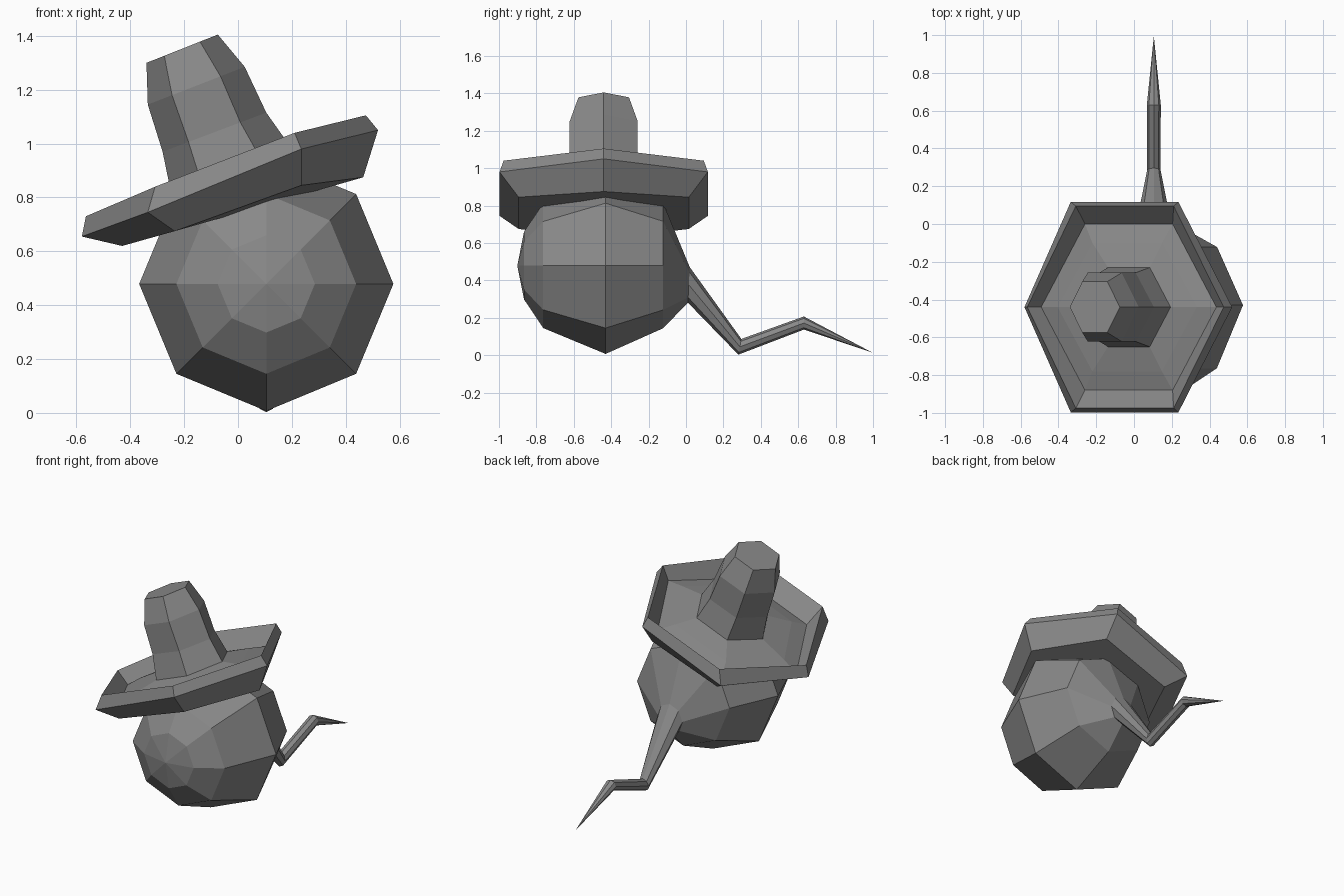
import bpy, bmesh, math
from mathutils import Vector

if "Cube" in bpy.data.objects:
    bpy.data.objects.remove(bpy.data.objects["Cube"])

grey = bpy.data.materials.new("mid_grey")
grey.diffuse_color = (0.25, 0.25, 0.25, 1)
grey.use_nodes = True
grey.node_tree.nodes["Principled BSDF"].inputs["Base Color"].default_value = grey.diffuse_color


def loft(name, rings):
    """Skin a list of rings; a ring with a single point closes to a tip."""
    bm = bmesh.new()
    loops = [[bm.verts.new(p) for p in r] for r in rings]
    for a, b in zip(loops, loops[1:]):
        n = max(len(a), len(b))
        for i in range(n):
            j = (i + 1) % n
            if len(a) == 1:
                bm.faces.new((a[0], b[j], b[i]))
            elif len(b) == 1:
                bm.faces.new((a[i], a[j], b[0]))
            else:
                bm.faces.new((a[i], a[j], b[j], b[i]))
    for end in (loops[0], loops[-1]):
        if len(end) > 2:
            bm.faces.new(end)
    bmesh.ops.recalc_face_normals(bm, faces=bm.faces)
    me = bpy.data.meshes.new(name)
    bm.to_mesh(me)
    bm.free()
    me.materials.append(grey)
    ob = bpy.data.objects.new(name, me)
    bpy.context.collection.objects.link(ob)
    return ob


# Round body and kinked tail, one eight-sided skin running front to back
CX = 0.105


def octagon(y, z, rx, rz, lean=0):
    return [(CX + rx * math.cos(a), y + lean * math.sin(a), z + rz * math.sin(a))
            for a in (i * math.pi / 4 for i in range(8))]


R, CY, CZ = 0.472, -0.43, 0.479
body = [[(CX, CY - R, CZ)]]
for deg in (22.5, 45, 90):
    r = R * math.sin(math.radians(deg))
    body.append(octagon(CY - R * math.cos(math.radians(deg)), CZ, r, r))
body += [octagon(-0.122, CZ, 0.335, 0.335),
         octagon(0.015, 0.376, 0.09, 0.095, 0.005),
         octagon(0.288, 0.045, 0.035, 0.042, 0.008),
         octagon(0.63, 0.172, 0.037, 0.035),
         [(CX, 0.995, 0.015)]]
loft("body_and_tail", body)

# Tilted hat: local u runs along the tilt, v along the hat's axis
T = math.radians(21.5)
HY = -0.44


def local(u, v):
    return (-0.04 + u * math.cos(T) - v * math.sin(T),
            0.86 + u * math.sin(T) + v * math.cos(T))


def hexagon(left, right, half_y, a=None, b=None):
    """Six-sided ring from (x, z) points: left, right and the two side corners."""
    l, r = Vector(left), Vector(right)
    a = Vector(a) if a else l.lerp(r, 0.25)
    b = Vector(b) if b else l.lerp(r, 0.75)
    return [(l.x, HY, l.y), (a.x, HY - half_y, a.y), (b.x, HY - half_y, b.y),
            (r.x, HY, r.y), (b.x, HY + half_y, b.y), (a.x, HY + half_y, a.y)]


# brim with drooping ends: underside, widest edge, raised rim, sunken floor
hat = [
    hexagon((-0.43, 0.62), (0.465, 0.875), 0.455, (-0.235, 0.675), (0.235, 0.845)),
    hexagon((-0.58, 0.655), (0.52, 1.05), 0.557, (-0.335, 0.745), (0.235, 0.98)),
    hexagon((-0.565, 0.73), (0.475, 1.105), 0.535, (-0.308, 0.84), (0.21, 1.04)),
    hexagon(local(-0.495, -0.025), local(0.5, -0.03), 0.44),
    hexagon(local(-0.39, 0.005), local(0.40, 0.0), 0.34)]

# bent crown: left point, right point, half y
hat += [hexagon(l, r, y) for l, r, y in (
    (local(-0.21, 0.035), local(0.265, 0.035), 0.21),
    ((-0.28, 0.97), (0.105, 1.115), 0.182),
    ((-0.335, 1.145), (0.025, 1.285), 0.182),
    ((-0.34, 1.30), (-0.075, 1.405), 0.135))]
loft("hat", hat)
